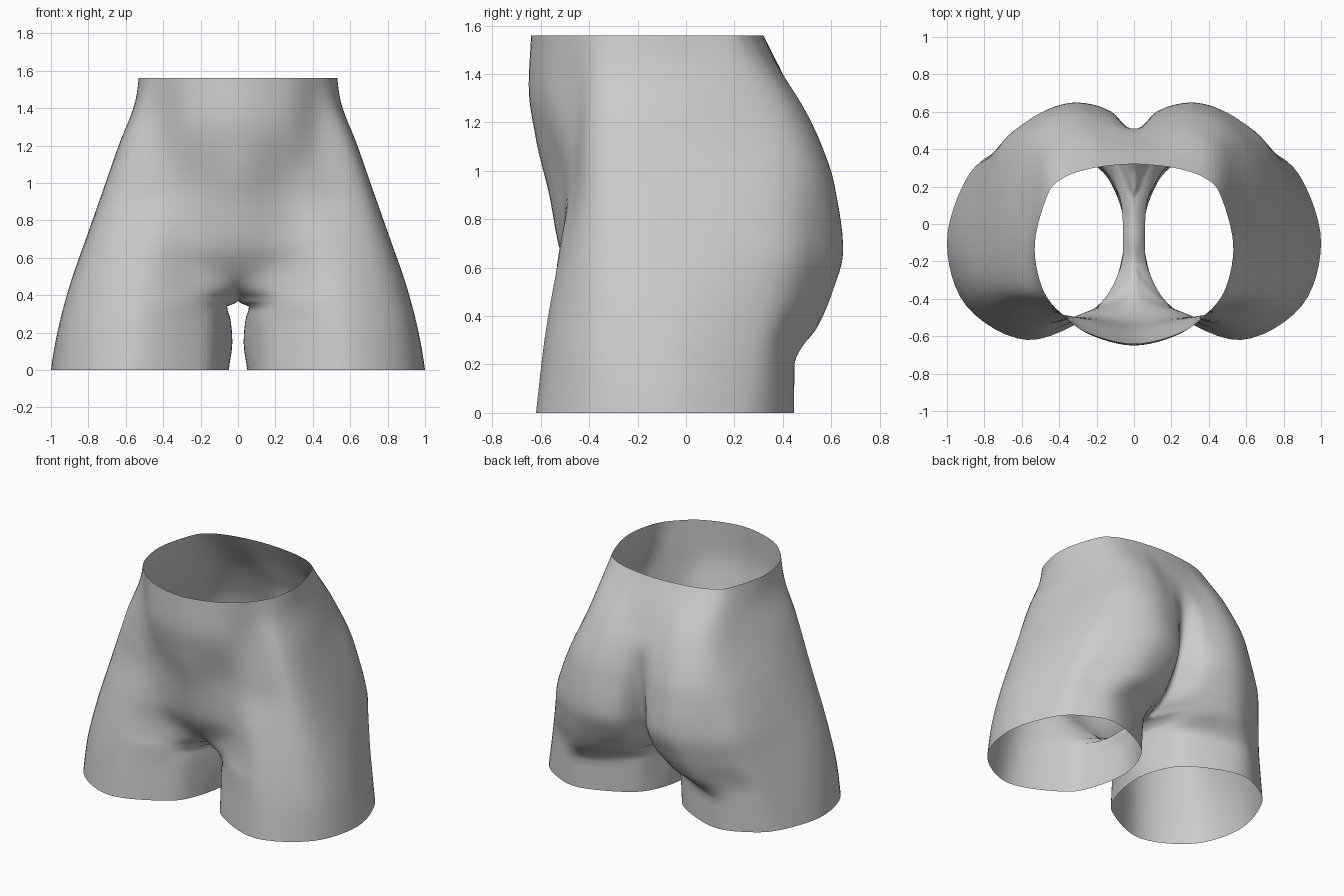
import bpy, bmesh
from mathutils import Vector

if "Cube" in bpy.data.objects:
    bpy.data.objects.remove(bpy.data.objects["Cube"])

CROTCH = 0.371
SUB = 6  # surface steps between neighbouring guide lines


def hermite(keys, z):
    """Monotone cubic through (z, x, y) keys."""
    i = 0
    while i < len(keys) - 2 and z > keys[i + 1][0]:
        i += 1

    def slope(a):
        return [(keys[a + 1][c] - keys[a][c]) / (keys[a + 1][0] - keys[a][0]) for c in (1, 2)]

    def tangent(a):
        if a == 0 or a == len(keys) - 1:
            return slope(min(a, len(keys) - 2))
        return [0 if p * q <= 0 else 2 * p * q / (p + q) for p, q in zip(slope(a - 1), slope(a))]

    h = keys[i + 1][0] - keys[i][0]
    t = min(max((z - keys[i][0]) / h, 0), 1)
    ta, tb = tangent(i), tangent(i + 1)
    return Vector([
        (2*t**3 - 3*t*t + 1) * keys[i][c + 1] + (t**3 - 2*t*t + t) * h * ta[c]
        + (3*t*t - 2*t**3) * keys[i + 1][c + 1] + (t**3 - t*t) * h * tb[c]
        for c in (0, 1)])


def catmull(a, b, c, d, t):
    return 0.5 * (2*b + (c - a)*t + (2*a - 5*b + 4*c - d)*t*t + (3*b - a - 3*c + d)*t**3)


# guide lines running up one half of the body, as (z, x, y)
front_middle = [(0, .1, -.31), (.25, .09, -.29), (.34, .075, -.24), (CROTCH, 0, -.22), (.42, 0, -.33),
                (.5, 0, -.425), (.67, 0, -.52), (.9, 0, -.565), (1.13, 0, -.62), (1.35, 0, -.65), (1.56, 0, -.64)]
groin = [(0, .22, -.48), (.35, .21, -.45), (.5, .21, -.455), (.67, .25, -.495), (.95, .25, -.51),
         (1.35, .25, -.585), (1.56, .25, -.58)]
thigh_front = [(0, .57, -.62), (.3, .54, -.585), (.67, .5, -.52), (.95, .45, -.468),
               (1.35, .41, -.46), (1.56, .4, -.47)]
side_front = [(0, .895, -.44), (.2, .875, -.43), (.45, .825, -.41), (.9, .695, -.38), (1.2, .605, -.365),
              (1.45, .515, -.34), (1.56, .495, -.33)]
side = [(0, 1, -.1), (.1, .985, -.1), (.27, .95, -.1), (.45, .9, -.1), (.68, .82, -.1), (.9, .742, -.1),
        (1.2, .635, -.1), (1.46, .543, -.1), (1.56, .53, -.1)]
side_back = [(0, .9, .235), (.3, .835, .275), (.5, .78, .325), (.68, .735, .36), (.9, .67, .33),
             (1.2, .56, .25), (1.56, .46, .16)]
back_outer = [(0, .74, .385), (.26, .7, .4), (.5, .61, .505), (.67, .57, .55), (.95, .53, .52),
              (1.25, .45, .42), (1.56, .38, .245)]
back_peak = [(0, .52, .445), (.2, .52, .445), (.26, .48, .47), (.35, .42, .54), (.5, .38, .605),
             (.67, .34, .648), (.95, .33, .61), (1.1, .31, .56), (1.25, .29, .49), (1.45, .26, .36), (1.56, .26, .29)]
back_inner = [(0, .22, .32), (.25, .2, .32), (.35, .16, .42), (.5, .13, .54), (.67, .12, .6),
              (.95, .12, .575), (1.1, .13, .54), (1.3, .13, .45), (1.56, .13, .312)]
back_middle = [(0, .1, .17), (.25, .09, .17), (.34, .075, .15), (CROTCH, 0, .13), (.42, 0, .25), (.5, 0, .36),
               (.67, 0, .45), (.9, 0, .5), (1.1, 0, .51), (1.3, 0, .445), (1.56, 0, .32)]
inner_leg = [(0, .05, -.05), (.15, .03, -.05), (.27, .04, -.05), (.34, .06, -.05), (CROTCH, 0, -.05), (1.56, 0, -.05)]
GUIDES = [front_middle, groin, thigh_front, side_front, side, side_back, back_outer,
          back_peak, back_inner, back_middle, inner_leg]
N = len(GUIDES)
BACK = N - 2  # guides from here on close the inside of the leg


def section(z):
    """Closed outline of one half at height z; above the crotch its inner edge lies on x = 0."""
    p = [hermite(g, z) for g in GUIDES]
    joined = z >= CROTCH - 1e-6
    w = min(max((z - CROTCH) / .15, 0), 1)  # legs merge into one body over this height
    w = w * w * (3 - 2 * w)
    ring = []
    for i in range(N):
        a, b, c, d = (p[(i + k) % N] for k in (-1, 0, 1, 2))
        if i == 0:
            a = a.lerp(Vector((-c.x, c.y)), w)
        if i == BACK - 1:
            d = d.lerp(Vector((-b.x, b.y)), w)
        for s in range(SUB):
            t = s / SUB
            q = b.lerp(c, t) if joined and i >= BACK else catmull(a, b, c, d, t)
            x = 0 if joined and (i >= BACK or (i == 0 and s == 0)) else max(q.x, 0)
            ring.append((x, q.y, z))
    return ring


# one half of the shell, open at the waist and the leg
levels = [0, .05, .1, .15, .2, .23, .26, .29, .315, .34, .358, CROTCH, .385, .4, .42, .445, .47, .5]
levels += [.5 + 1.06 * i / 26 for i in range(1, 27)]
bm = bmesh.new()
rows = [[bm.verts.new(co) for co in section(z)] for z in levels]
for low, high in zip(rows, rows[1:]):
    for i in range(len(low)):
        j = (i + 1) % len(low)
        quad = (low[i], low[j], high[j], high[i])
        if any(v.co.x > 1e-5 for v in quad):
            bm.faces.new(quad)
bmesh.ops.delete(bm, geom=[v for v in bm.verts if not v.link_faces], context='VERTS')
mesh = bpy.data.meshes.new("hip_form")
bm.to_mesh(mesh)
bm.free()

hips = bpy.data.objects.new("hip_form", mesh)
bpy.context.collection.objects.link(hips)
bpy.context.view_layer.objects.active = hips
hips.select_set(True)

# other half
mirror = hips.modifiers.new("other_half", 'MIRROR')
mirror.use_clip = True
mirror.merge_threshold = 0.0005

grey = bpy.data.materials.new("plain_grey")
grey.diffuse_color = (0.6, 0.6, 0.6, 1)
grey.use_nodes = True
grey.node_tree.nodes["Principled BSDF"].inputs["Base Color"].default_value = grey.diffuse_color
mesh.materials.append(grey)
bpy.ops.object.shade_smooth()
